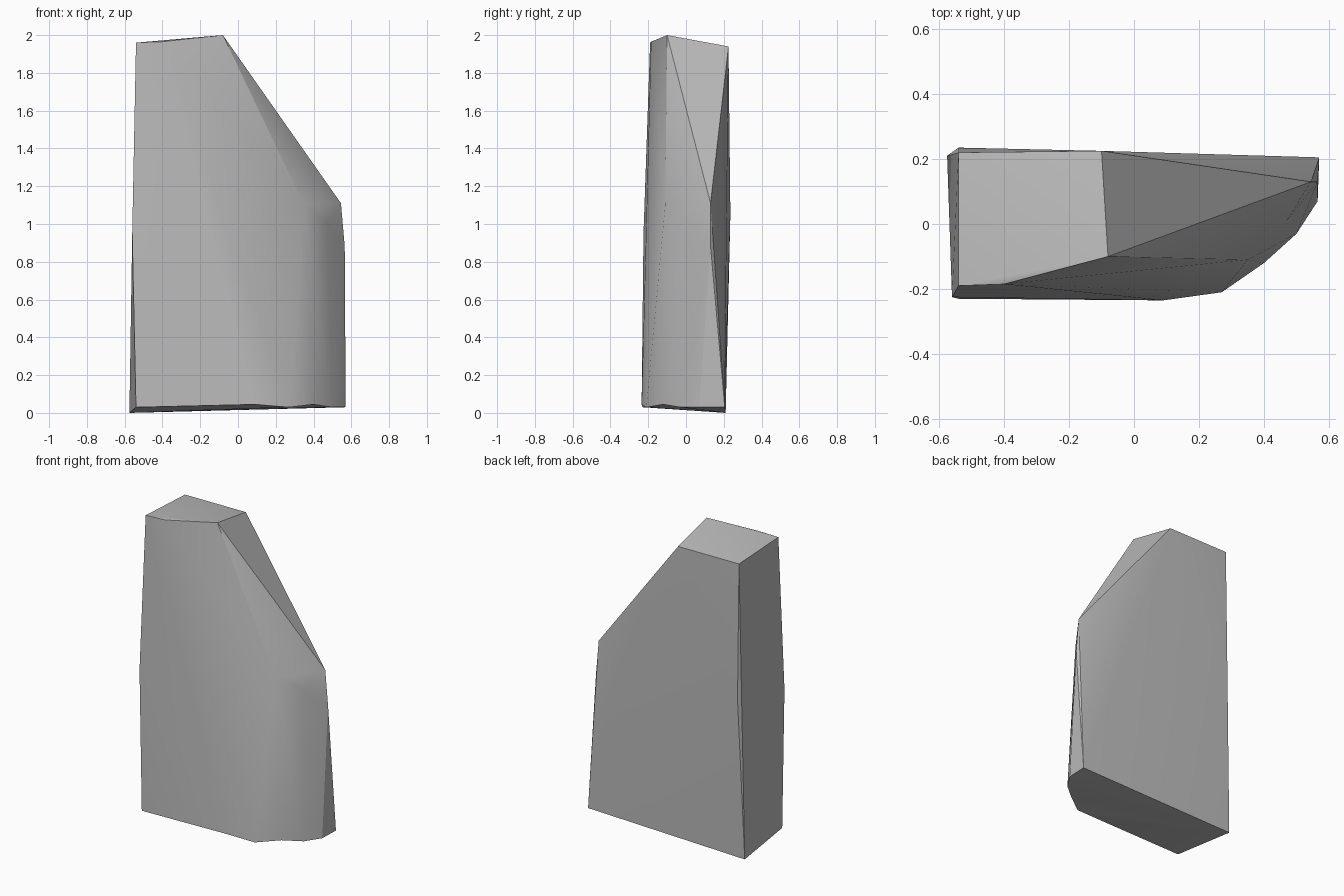
import bpy
import bmesh
import math

cube = bpy.data.objects.get("Cube")
if cube:
    bpy.data.objects.remove(cube, do_unlink=True)

# Plain stone colour
stone = bpy.data.materials.new("stone grey")
stone.use_nodes = True
colour = (0.5, 0.5, 0.5, 1)
stone.diffuse_color = colour
stone.node_tree.nodes["Principled BSDF"].inputs["Base Color"].default_value = colour

# Corners of the slab, level by level
base = [(-.575, .21, 0), (-.54, -.23, .03), (.09, -.235, .03), (.27, -.21, .03),
        (.4, -.12, .03), (.5, -.03, .03), (.565, .07, .03), (.57, .205, .03)]
middle = [(-.54, .235, 1.05), (-.56, -.225, .95), (.35, -.11, 1.1),
          (.47, .01, 1.0), (.565, .13, .88), (.545, .13, 1.11)]
top = [(-.54, .22, 1.94), (-.54, -.19, 1.96), (-.4, -.185, 1.965),
       (-.08, -.1, 2), (-.1, .225, 1.94)]

# Chipped slab: a hull stretched over the corners
bm = bmesh.new()
for corner in base + middle + top:
    bm.verts.new(corner)
hull = bmesh.ops.convex_hull(bm, input=bm.verts)
spare = {g for g in hull["geom_interior"] + hull["geom_unused"]
         if isinstance(g, bmesh.types.BMVert)}
bmesh.ops.delete(bm, geom=list(spare), context='VERTS')

# Small chips along the lower front edge
for v in bm.verts:
    if v.co.z < .1 and (abs(v.co.x - .09) < .01 or abs(v.co.x - .4) < .01):
        v.co.z += .015

bmesh.ops.recalc_face_normals(bm, faces=bm.faces)
mesh = bpy.data.meshes.new("stone_slab")
bm.to_mesh(mesh)
bm.free()
mesh.materials.append(stone)
slab = bpy.data.objects.new("stone_slab", mesh)
bpy.context.collection.objects.link(slab)

# Soft front, crisp broken edges
bpy.ops.object.select_all(action='DESELECT')
slab.select_set(True)
bpy.context.view_layer.objects.active = slab
bpy.ops.object.shade_smooth_by_angle(angle=math.radians(30))
